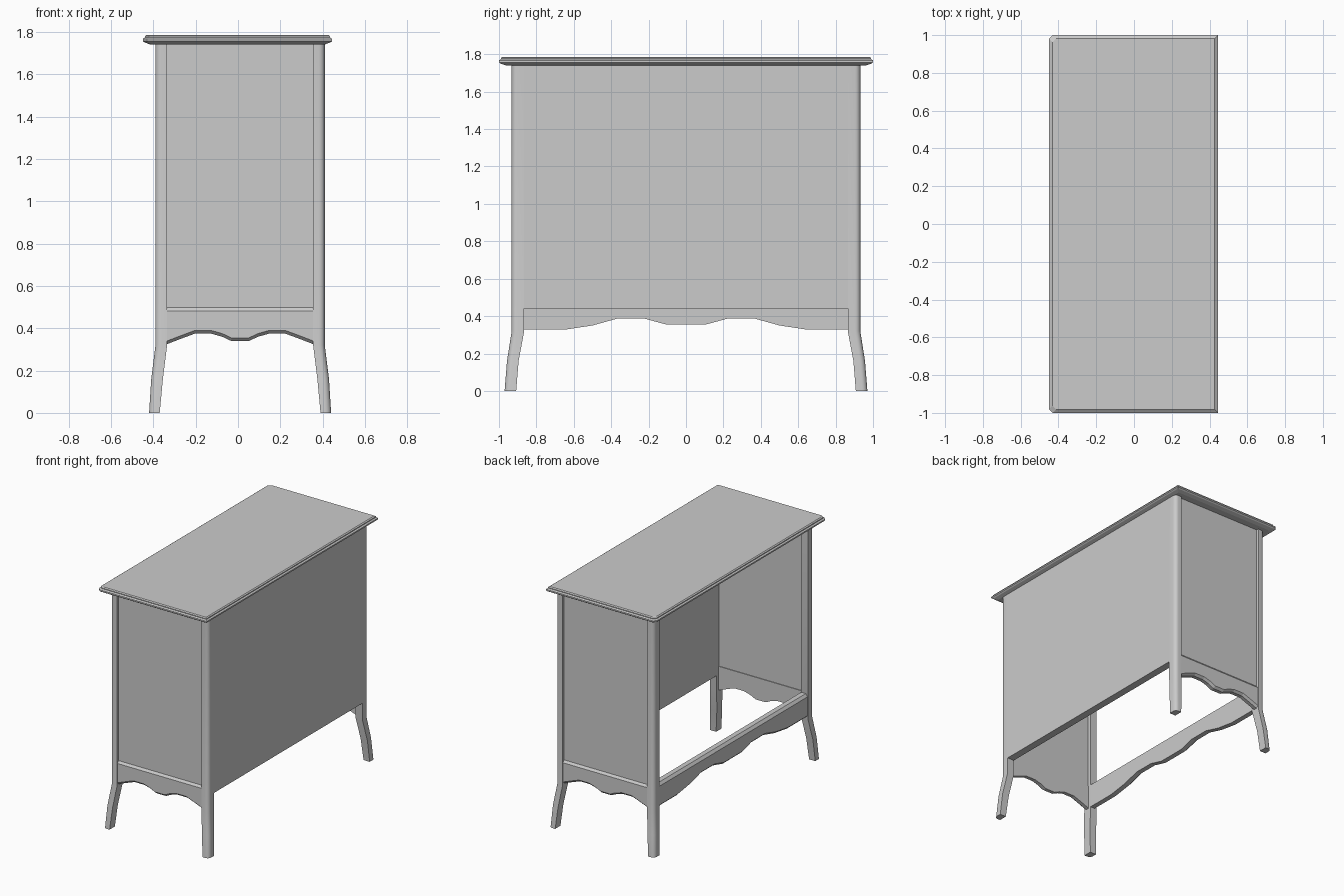
import bpy, bmesh, math

if "Cube" in bpy.data.objects:
    bpy.data.objects.remove(bpy.data.objects["Cube"])

CX = 0.01                      # body centre in x (posts sit slightly off the top's centre)
HX, HY = 0.40, 0.932           # half size of body
PX, PY = 0.055, 0.067          # post section
TOP_Z = 1.745


def loft(name, rings, smooth=False):
    """Join closed rings of equal point count and cap both ends."""
    bm = bmesh.new()
    vs = [[bm.verts.new(p) for p in ring] for ring in rings]
    n = len(rings[0])
    for a, b in zip(vs, vs[1:]):
        for i in range(n):
            j = (i + 1) % n
            bm.faces.new((a[i], a[j], b[j], b[i]))
    bm.faces.new(vs[0])
    bm.faces.new(vs[-1])
    bmesh.ops.recalc_face_normals(bm, faces=bm.faces)
    me = bpy.data.meshes.new(name)
    bm.to_mesh(me)
    bm.free()
    ob = bpy.data.objects.new(name, me)
    bpy.context.collection.objects.link(ob)
    if smooth:
        bpy.ops.object.select_all(action='DESELECT')
        ob.select_set(True)
        bpy.context.view_layer.objects.active = ob
        bpy.ops.object.shade_smooth_by_angle(angle=math.radians(25))
    return ob


def box(name, x0, x1, y0, y1, z0, z1):
    return loft(name, [[(x0, y0, z), (x1, y0, z), (x1, y1, z), (x0, y1, z)] for z in (z0, z1)])


def post(name, sx, sy):
    """Corner post with rounded outer corner and a splayed foot."""
    # z, inner x, outer x, inner y, outer y
    levels = [(TOP_Z, HX - PX, HX, HY - PY, HY),
              (0.32, HX - PX, HX, HY - PY, HY),
              (0.16, 0.365, 0.42, 0.895, 0.957),
              (0.0, 0.38, 0.43, 0.908, 0.970)]
    r, seg = 0.028, 5
    rings = []
    for z, xi, xo, yi, yo in levels:
        pts = [(xi, yi), (xo, yi)]
        for k in range(seg + 1):
            a = math.pi / 2 * k / seg
            pts.append((xo - r + r * math.cos(a), yo - r + r * math.sin(a)))
        pts.append((xi, yo))
        rings.append([(CX + sx * x, sy * y, z) for x, y in pts])
    return loft(name, rings, True)


def apron(name, half, top, depths, place):
    """Scalloped rail; the outer face is chamfered. half = right half of the lower edge."""
    low = [(-u, z) for u, z in half] + [(u, z) for u, z in reversed(half)]
    w = half[0][0]
    rings = []
    for d, drop, lift in zip(depths, (0, 0, 0.02), (0, 0, 0.015)):
        pts = [(u, z + lift) for u, z in low] + [(w, top - drop), (-w, top - drop)]
        rings.append([place(u, d, z) for u, z in pts])
    return loft(name, rings)


# Corner posts with feet
for sx, fx in ((-1, "front"), (1, "back")):
    for sy, fy in ((-1, "right"), (1, "left")):
        post(f"{fx}_{fy}_post", sx, sy)

# Side panels and their scalloped rails
side_half = [(0.345, 0.325), (0.28, 0.35), (0.215, 0.374), (0.135, 0.374),
             (0.085, 0.36), (0.04, 0.339)]
for s, n in ((-1, "right"), (1, "left")):
    y0, y1 = sorted((s * 0.89, s * 0.915))
    box(f"{n}_side_panel", CX - HX + PX, CX + HX - PX, y0, y1, 0.47, TOP_Z)
    apron(f"{n}_side_apron", side_half, 0.502, (0.885, 0.912, 0.928),
          lambda u, d, z, s=s: (CX + u, s * d, z))

# Open-side scalloped rail
long_half = [(0.865, 0.328), (0.645, 0.328), (0.50, 0.35), (0.37, 0.386),
             (0.22, 0.386), (0.105, 0.355)]
apron("front_apron", long_half, 0.502, (0.345, 0.382, 0.397),
      lambda u, d, z: (CX - d, u, z))

# Back panel between posts
box("back_panel", CX + HX - PX, CX + HX, -HY + PY, HY - PY, 0.44, TOP_Z)

# Moulded top board with clipped front corners
profile = [(0.035, 1.741), (0.009, 1.750), (0.0, 1.757), (0.0, 1.767),
           (0.010, 1.774), (0.010, 1.780), (0.018, 1.786)]
c = 0.02
rings = []
for i, z in profile:
    x0, x1, y = -0.45 + i, 0.445 - i, 1.0 - i
    rings.append([(x0 + c, -y, z), (x1, -y, z), (x1, y, z), (x0 + c, y, z),
                  (x0, y - c, z), (x0, -y + c, z)])
loft("top_board", rings)
